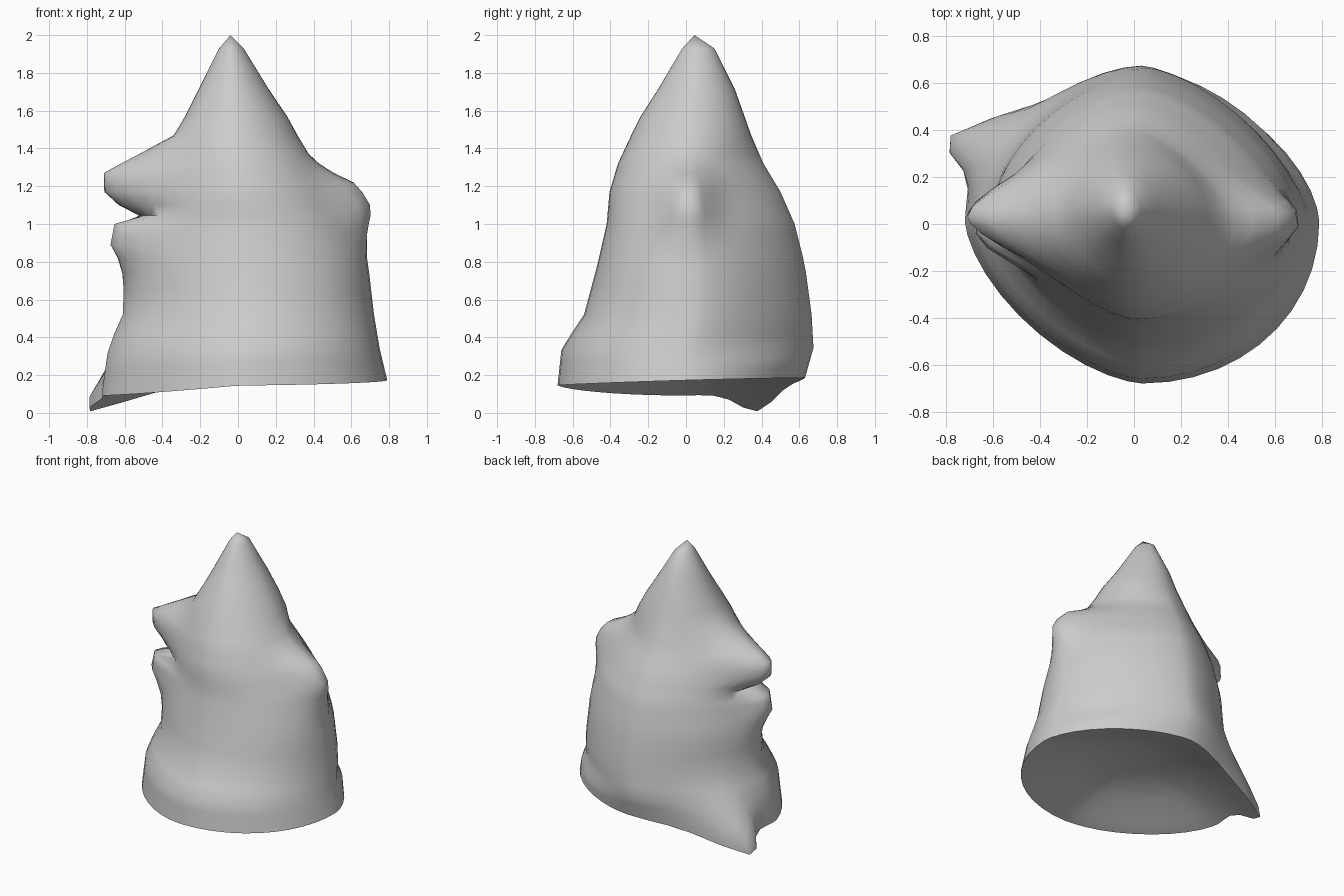
import bpy, bmesh, math

if "Cube" in bpy.data.objects:
    bpy.data.objects.remove(bpy.data.objects["Cube"])

SEG = 44
# body profile: z, left x, right x, front y, back y
BODY = [(0.17, -0.72, 0.79, -0.68, 0.63), (0.34, -0.69, 0.75, -0.66, 0.675),
        (0.52, -0.61, 0.72, -0.54, 0.665), (0.78, -0.60, 0.69, -0.47, 0.63),
        (1.00, -0.54, 0.61, -0.42, 0.575), (1.17, -0.48, 0.50, -0.405, 0.50),
        (1.32, -0.42, 0.405, -0.36, 0.41), (1.47, -0.34, 0.315, -0.29, 0.345),
        (1.57, -0.28, 0.26, -0.24, 0.31), (1.71, -0.21, 0.165, -0.15, 0.26),
        (1.93, -0.10, 0.03, -0.02, 0.15)]
# how far the side nubs stick out at each height
LEFT_UPPER = [(1.045, 0), (1.10, 0.13), (1.17, 0.23), (1.27, 0.27), (1.37, 0.13), (1.46, 0)]
LEFT_LOWER = [(0.70, 0), (0.80, 0.06), (0.89, 0.14), (1.00, 0.15), (1.045, 0)]
RIGHT = [(0.80, 0), (0.99, 0.08), (1.03, 0.12), (1.13, 0.18), (1.20, 0.16), (1.24, 0.14), (1.28, 0.05), (1.36, 0)]
LEVELS = [0.17, 0.22, 0.28, 0.34, 0.42, 0.52, 0.65, 0.74, 0.82, 0.89, 0.95, 1.0,
          1.045, 1.10, 1.17, 1.22, 1.27, 1.32, 1.37, 1.47, 1.57, 1.71, 1.82, 1.93]


def sample(table, z):
    """Linear lookup of the columns of a table at height z."""
    if z <= table[0][0]:
        return table[0][1:]
    for a, b in zip(table, table[1:]):
        if z <= b[0]:
            t = (z - a[0]) / (b[0] - a[0])
            return [p + (q - p) * t for p, q in zip(a[1:], b[1:])]
    return table[-1][1:]


def bell(d, width):
    return math.exp(-(d / width) ** 2)


def body_point(z, angle, tail=True):
    xl, xr, yf, yb = sample(BODY, z)
    cx, cy = (xl + xr) / 2, min(0.04 + 0.02 * z, (yf + yb) / 2)
    if z < 0.4:
        cy = 0.01
    c, s = math.cos(angle), math.sin(angle)
    # roundness of each quarter of the cross-section
    if c > 0:
        n = 2.05 if s < 0 else (1.65 if z < 0.3 else 1.5)
    else:
        n = 1.55 if s < 0 else 1.7
    if z > 1.4:
        n = 1.85
    x = cx + (xr - cx) * math.copysign(abs(c) ** (2 / n), c)
    y = cy + (yb - cy if s > 0 else cy - yf) * math.copysign(abs(s) ** (2 / n), s)
    # side nubs
    if c < 0:
        x -= sample(LEFT_UPPER, z)[0] * bell(y - 0.03, 0.18)
        x -= sample(LEFT_LOWER, z)[0] * bell(y + 0.06, 0.13)
    else:
        x += sample(RIGHT, z)[0] * bell(y - 0.01, 0.14)
    # uneven hem
    fade = max(0, (0.42 - z) / 0.25)
    z += ((0.01 if x > 0 else 0.1) * x + 0.03 * y - 0.005) * fade
    # tail drawn out of the back left of the hem
    if tail:
        k = bell(math.dist((x, y, z), (-0.53, 0.40, 0.14)), 0.19)
        x, y, z = x - 0.28 * k, y - 0.01 * k, z - 0.12 * k
    return (x, y, z)


bm = bmesh.new()
angles = [2 * math.pi * i / SEG for i in range(SEG)]
rings = [[bm.verts.new(body_point(z, a)) for a in angles] for z in LEVELS]

# underside, slightly hollow
for scale, lift in ((0.85, 0.03), (0.6, 0.10), (0.3, 0.14)):
    ring = []
    for a in angles:
        x, y, z = body_point(LEVELS[0], a, False)
        ring.append(bm.verts.new((x * scale, y * scale, z * scale + 0.15 * (1 - scale) + lift)))
    rings.insert(0, ring)

for low, high in zip(rings, rings[1:]):
    for i in range(SEG):
        j = (i + 1) % SEG
        bm.faces.new((low[i], low[j], high[j], high[i]))

# tip and centre of the underside
for ring, co in ((rings[-1], (-0.04, 0.045, 2.0)), (rings[0], (0, 0, 0.30))):
    v = bm.verts.new(co)
    for i in range(SEG):
        bm.faces.new((ring[i], ring[(i + 1) % SEG], v))

bmesh.ops.recalc_face_normals(bm, faces=bm.faces)
mesh = bpy.data.meshes.new("lumpy_cone_body")
bm.to_mesh(mesh)
bm.free()
body = bpy.data.objects.new("lumpy_cone_body", mesh)
bpy.context.collection.objects.link(body)
bpy.context.view_layer.objects.active = body
body.select_set(True)
bpy.ops.object.shade_smooth_by_angle(angle=math.radians(65))
